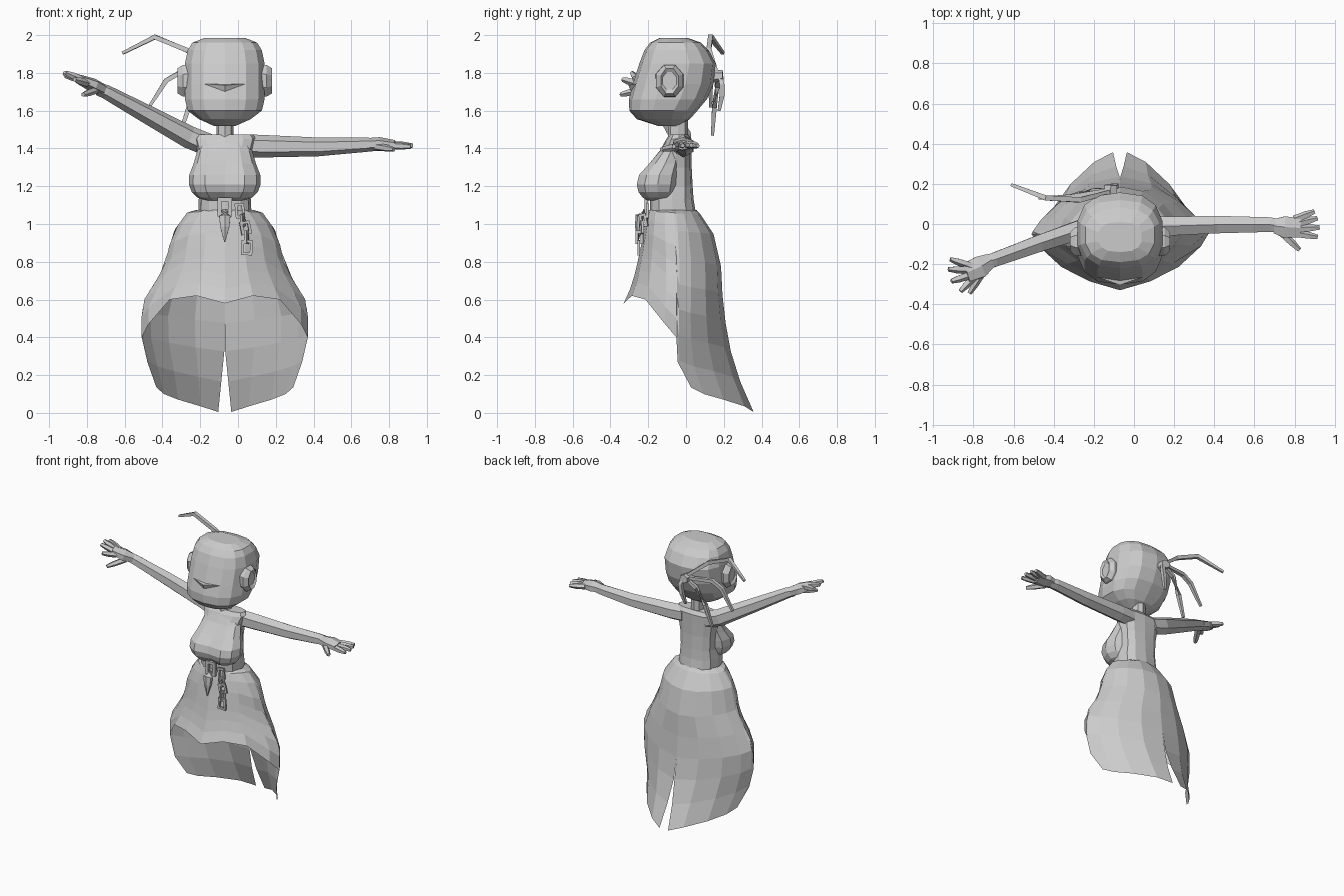
import bpy, bmesh, math
from mathutils import Vector, Matrix

CX = -0.07  # body centre line
grey = bpy.data.materials.new("plain_grey")
grey.diffuse_color = (0.6, 0.6, 0.6, 1)


def make(name, verts, faces, fix=True):
    me = bpy.data.meshes.new(name)
    me.from_pydata([tuple(v) for v in verts], [], faces)
    if fix:
        bm = bmesh.new()
        bm.from_mesh(me)
        bmesh.ops.recalc_face_normals(bm, faces=bm.faces)
        bm.to_mesh(me)
        bm.free()
    me.materials.append(grey)
    ob = bpy.data.objects.new(name, me)
    bpy.context.collection.objects.link(ob)
    return ob


def spow(v, p):
    return math.copysign(abs(v) ** p, v)


def bridge(rings, caps=True):
    n = len(rings[0])
    verts = [v for r in rings for v in r]
    faces = [(i * n + j, i * n + (j + 1) % n, (i + 1) * n + (j + 1) % n, (i + 1) * n + j)
             for i in range(len(rings) - 1) for j in range(n)]
    if caps:
        faces += [tuple(range(n)), tuple(range(len(verts) - n, len(verts)))]
    return verts, faces


def body_loft(name, rows, sides, power, groove=None):
    """rows: z, half width, front y, back y"""
    rings = []
    for k, (z, hw, f, b) in enumerate(rows):
        ring = []
        for j in range(sides):
            a = 2 * math.pi * j / sides
            y = (f + b) / 2 - (b - f) / 2 * spow(math.cos(a), power)
            if groove and j == 0:
                y += groove[k]
            ring.append((CX + hw * spow(math.sin(a), power), y, z))
        rings.append(ring)
    return make(name, *bridge(rings))


def tube(name, path, sizes, sides=6):
    """tapered limb along a path; sizes are (width, height) radii"""
    pts = [Vector(p) for p in path]
    rings = []
    for i, p in enumerate(pts):
        d = (pts[min(i + 1, len(pts) - 1)] - pts[max(i - 1, 0)]).normalized()
        ref = Vector((0, 0, 1)) if abs(d.z) < 0.85 else Vector((0, 1, 0))
        s = d.cross(ref).normalized()
        u = s.cross(d)
        w, h = sizes[i]
        off = math.pi / sides
        rings.append([p + s * w * math.cos(off + 2 * math.pi * j / sides)
                      + u * h * math.sin(off + 2 * math.pi * j / sides) for j in range(sides)])
    return make(name, *bridge(rings))


# head
body_loft("head", [(1.52, .06, -.15, -.04), (1.555, .14, -.26, .02), (1.60, .20, -.30, .06),
                   (1.66, .215, -.302, .11), (1.74, .215, -.282, .145), (1.85, .215, -.247, .157),
                   (1.92, .20, -.22, .12), (1.96, .175, -.19, .08), (1.985, .11, -.14, .01)], 14, 0.78)

# shallow wedge nose
make("nose", [(CX - .11, -.265, 1.742), (CX + .11, -.265, 1.742), (CX, -.305, 1.735), (CX, -.285, 1.685)],
     [(0, 1, 2), (0, 2, 3), (1, 3, 2), (0, 3, 1)])

# ears: tapered plates with an inset middle
for side, label in ((-1, "right_ear"), (1, "left_ear")):
    rings = []
    for x, ry, rz in ((.18, .08, .095), (.222, .078, .09), (.25, .05, .072), (.238, .04, .05)):
        rings.append([(CX + side * x, -.087 + ry * math.cos(math.pi / 8 + j * math.pi / 4),
                       1.758 + rz * math.sin(math.pi / 8 + j * math.pi / 4)) for j in range(8)])
    make(label, *bridge(rings))

# neck
body_loft("neck", [(1.42, .06, -.10, .02), (1.47, .045, -.095, .01), (1.55, .045, -.095, .01)], 8, 0.9)

# torso: narrow body with flat back
body_loft("torso", [(1.04, .142, -.19, .055), (1.13, .138, -.19, .04), (1.20, .13, -.17, .035),
                    (1.30, .135, -.15, .03), (1.40, .15, -.13, .03), (1.45, .165, -.105, .03),
                    (1.475, .15, -.085, .01)], 12, 0.75)

# bust, grooved down the middle
body_loft("bust", [(1.125, .10, -.21, -.08), (1.14, .145, -.24, -.055), (1.17, .175, -.265, -.035),
                   (1.21, .19, -.275, -.025), (1.26, .188, -.262, -.02), (1.32, .165, -.205, -.015),
                   (1.39, .145, -.142, -.015), (1.44, .12, -.11, -.02)], 12, 0.85,
          (.04, .04, .03, .025, .025, .015, .005, 0))

# skirt: open sheet, short in front, long and split at the back
# rows: z, half width, y of widest point, front y, back y
ROWS = [(1.075, .15, -.07, -.195, .055), (1.06, .20, -.065, -.205, .07), (.95, .28, -.06, -.225, .145),
        (.78, .317, -.05, -.26, .185), (.68, .375, -.05, -.285, .19), (.58, .44, -.05, -.33, .195),
        (.40, .44, -.05, -.33, .22), (.27, .41, -.045, -.33, .25), (.13, .365, .02, -.3, .30),
        (.065, .36, .03, -.3, .33), (.0, .35, .05, -.3, .36)]


def section(z, a):
    for r, s in zip(ROWS, ROWS[1:]):
        if z >= s[0] - 1e-6:
            t = (r[0] - z) / (r[0] - s[0])
            _, hw, c, f, b = [p + (q - p) * t for p, q in zip(r, s)]
            break
    k = math.cos(a)
    power = 1.2 + .5 * min(1, (1.08 - z) / .5) if k > 0 else 1.95 - .65 * z
    y = c - (c - f if k > 0 else b - c) * spow(k, power)
    return hw * abs(math.sin(a)) ** .95, y


COLS = [(0, .58), (20, .62), (42, .60), (66, .47), (88, .40), (92, .27), (99, .135),
        (118, .10), (138, .07), (160, .035), (180, .005)]
# heights shared by every column, squeezed to the column's hem
LEVELS = [0, .02, .12, .28, .42, .56, .7, .85, 1]
for side, label in ((-1, "skirt_right"), (1, "skirt_left")):
    verts, faces = [], []
    n = len(LEVELS)
    for deg, hem in COLS:
        for t in LEVELS:
            z = 1.075 + (hem - 1.075) * t
            x, y = section(z, math.radians(deg))
            if deg == 180:
                x = max(0, (.35 - z) * .10)  # rear split
            verts.append((CX + side * x, y, z))
    for c in range(len(COLS) - 1):
        for i in range(n - 1):
            f = (c * n + i, c * n + i + 1, (c + 1) * n + i + 1, (c + 1) * n + i)
            faces.append(f if side > 0 else f[::-1])
    make(label, verts, faces, fix=False)

# arms
tube("left_arm", [(.02, -.02, 1.415), (.12, -.012, 1.412), (.42, -.003, 1.408), (.68, -.003, 1.42), (.72, -.01, 1.42)],
     [(.055, .06), (.056, .06), (.05, .05), (.042, .038), (.038, .034)])
tube("right_arm", [(-.16, -.02, 1.42), (-.26, -.025, 1.46), (-.48, -.10, 1.58), (-.70, -.18, 1.70), (-.74, -.19, 1.715)],
     [(.055, .06), (.055, .06), (.048, .05), (.041, .038), (.037, .034)])

# hands: flat palm plus fingers
HANDS = {
    "left": ([(.70, -.01, 1.422), (.75, -.015, 1.423), (.83, -.02, 1.418)],
             [((.80, .022, 1.42), (.90, .062, 1.415)), ((.81, 0, 1.42), (.915, .028, 1.417)),
              ((.81, -.025, 1.42), (.925, -.018, 1.415)), ((.80, -.047, 1.415), (.915, -.065, 1.41)),
              ((.73, -.04, 1.41), (.825, -.13, 1.395))]),
    "right": ([(-.72, -.185, 1.71), (-.77, -.215, 1.735), (-.84, -.245, 1.765)],
              [((-.81, -.21, 1.76), (-.915, -.175, 1.785)), ((-.82, -.23, 1.765), (-.925, -.225, 1.80)),
               ((-.82, -.255, 1.76), (-.91, -.285, 1.80)), ((-.80, -.265, 1.745), (-.865, -.335, 1.765)),
               ((-.75, -.23, 1.71), (-.82, -.345, 1.685))]),
}
for label, (palm, fingers) in HANDS.items():
    tube(label + "_palm", palm, [(.042, .034), (.062, .037), (.054, .026)])
    for i, (a, b) in enumerate(fingers):
        a, b = Vector(a), Vector(b)
        tube(f"{label}_finger_{i + 1}", [a, a.lerp(b, .6), b], [(.021, .02), (.019, .019), (.012, .012)], 5)

# hair knot and loose strands behind the head
tube("hair_knot", [(-.12, .12, 1.78), (-.115, .195, 1.785)], [(.04, .035), (.035, .03)], 6)
STRANDS = [[(-.12, .16, 1.80), (-.27, .12, 1.92), (-.44, .13, 1.99), (-.61, .195, 1.905)],
           [(-.12, .17, 1.79), (-.31, .135, 1.80), (-.38, .13, 1.76), (-.47, .13, 1.62)],
           [(-.12, .17, 1.78), (-.20, .165, 1.73), (-.26, .15, 1.62), (-.31, .14, 1.47)],
           [(-.10, .18, 1.78), (-.09, .19, 1.74), (-.10, .19, 1.68), (-.12, .175, 1.60)]]
for i, path in enumerate(STRANDS):
    tube(f"hair_strand_{i + 1}", path, [(.014, .014), (.018, .018), (.018, .018), (.011, .011)], 4)


def link(name, centre, w, h, t, rot=(0, 0, 0)):
    """rectangular frame facing the front"""
    m = Matrix.Translation(centre) @ Matrix.Rotation(rot[2], 4, 'Z') @ Matrix.Rotation(rot[1], 4, 'Y')
    prof = [(0, -t / 2), (0, t / 2), (t, t / 2), (t, -t / 2)]
    corners = ((-1, -1), (1, -1), (1, 1), (-1, 1))
    rings = [[m @ Vector((sx * (w / 2 - d), y, sz * (h / 2 - d))) for d, y in prof] for sx, sz in corners]
    make(name, *bridge(rings + rings[:1], caps=False))


# belt pendant: buckle frame, stem and pointed drop
link("pendant_buckle", (CX, -.21, 1.09), .075, .10, .02)
tube("pendant_drop", [(CX, -.215, 1.07), (CX, -.245, 1.04), (CX, -.25, .985), (CX, -.255, .905)],
     [(.02, .015), (.034, .024), (.028, .02), (.003, .003)], 6)

# chain of square links
for i, (x, y, z, w, h, tilt, turn) in enumerate([
        (.01, -.205, 1.07, .05, .08, -.1, 0), (.025, -.225, 1.02, .04, .07, -.2, 1.2),
        (.04, -.235, .98, .055, .07, -.2, .2), (.045, -.245, .93, .04, .07, 0, 1.2),
        (.047, -.25, .875, .06, .08, .05, 0)]):
    link(f"chain_link_{i + 1}", (x, y, z), w, h, .014, (0, tilt, turn))
